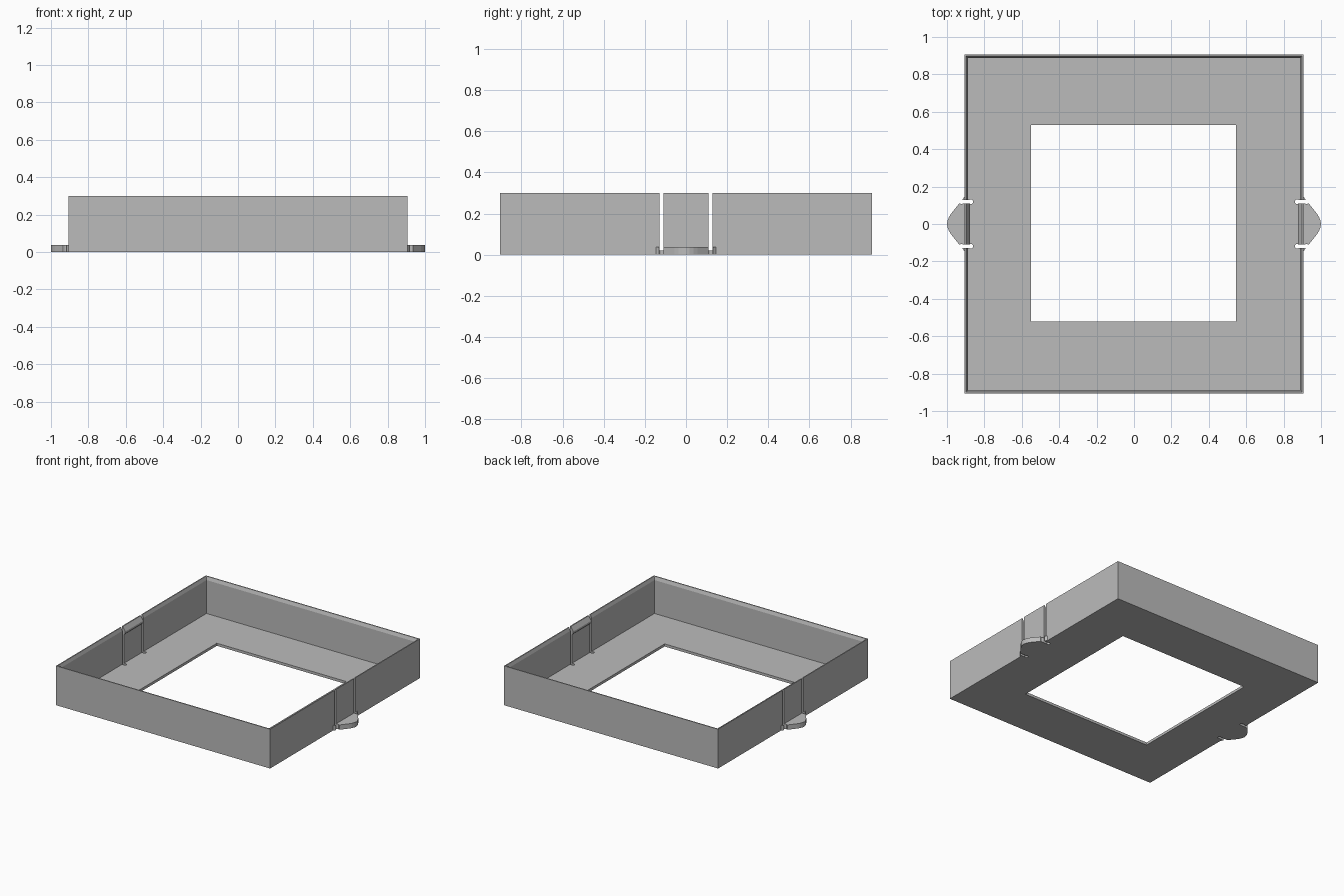
import bpy, bmesh

cube = bpy.data.objects.get("Cube")
if cube:
    bpy.data.objects.remove(cube, do_unlink=True)

grey = bpy.data.materials.new("plain grey")
grey.use_nodes = True
COLOUR = (0.5, 0.5, 0.5, 1)
grey.diffuse_color = COLOUR
grey.node_tree.nodes["Principled BSDF"].inputs["Base Color"].default_value = COLOUR

OUT, IN, HEIGHT, FLOOR = 0.905, 0.888, 0.30, 0.02


def finish(name, bm):
    bmesh.ops.recalc_face_normals(bm, faces=bm.faces)
    mesh = bpy.data.meshes.new(name)
    bm.to_mesh(mesh)
    bm.free()
    mesh.materials.append(grey)
    obj = bpy.data.objects.new(name, mesh)
    bpy.context.collection.objects.link(obj)
    return obj


def prism(name, points, offset):
    """Extrude a closed outline of 3D points along an offset."""
    bm = bmesh.new()
    face = bm.faces.new([bm.verts.new(p) for p in points])
    new = bmesh.ops.extrude_face_region(bm, geom=[face])
    verts = [v for v in new["geom"] if isinstance(v, bmesh.types.BMVert)]
    bmesh.ops.translate(bm, vec=offset, verts=verts)
    return finish(name, bm)


def cut(obj, cutters):
    for cutter in cutters:
        mod = obj.modifiers.new("cut", 'BOOLEAN')
        mod.operation = 'DIFFERENCE'
        mod.solver = 'EXACT'
        mod.object = cutter
        bpy.context.view_layer.objects.active = obj
        bpy.ops.object.modifier_apply(modifier=mod.name)


def tray():
    """Sweep the wall and floor section around the rectangle."""
    def square(r, z):
        return (-r, r, -r, r, z)

    def opening(z):
        return (-0.55, 0.545, -0.52, 0.53, z)

    sections = [opening(0), square(OUT, 0), square(OUT, HEIGHT),
                square(0.897, HEIGHT), square(IN, 0.275),
                square(IN, FLOOR), opening(FLOOR)]
    bm = bmesh.new()
    rings = [[bm.verts.new(p) for p in
              ((a, c, z), (b, c, z), (b, d, z), (a, d, z))]
             for a, b, c, d, z in sections]
    for i, low in enumerate(rings):
        high = rings[(i + 1) % len(rings)]
        for k in range(4):
            n = (k + 1) % 4
            bm.faces.new((low[k], low[n], high[n], high[k]))
    return finish("tray", bm)


def slot_cutters(sx, sy):
    """Thin wall slot with a round relief at each end of its foot."""
    x0, x1, y0, y1 = 0.87, 0.96, 0.109, 0.128
    box = prism("slot_cutter", [(sx * x, sy * y, -0.1) for x, y in
                ((x0, y0), (x1, y0), (x1, y1), (x0, y1))], (0, 0, 0.5))
    cutters = [box]
    for x in (0.873, 0.922):
        bm = bmesh.new()
        bmesh.ops.create_cone(bm, cap_ends=True, segments=16, radius1=0.0125,
                              radius2=0.0125, depth=0.2)
        bmesh.ops.translate(bm, vec=(sx * x, sy * 0.119, -0.05),
                            verts=bm.verts)
        cutters.append(finish("relief_cutter", bm))
    for cutter in cutters:
        cutter.hide_render = True
    return cutters


body = tray()
for side, sx in (("left", 1), ("right", -1)):
    cutters = slot_cutters(sx, 1) + slot_cutters(sx, -1)
    cut(body, cutters)

    # Finger tab with a rounded nose
    half = [(OUT, 0.147), (0.978, 0.055), (0.99, 0.036), (0.997, 0.018)]
    outline = half + [(1, 0)] + [(x, -y) for x, y in reversed(half)]
    tab = prism(side + "_finger_tab", [(sx * x, y, 0) for x, y in outline],
                (0, 0, 0.037))
    cut(tab, cutters)

    # Snap ridge on the inside of the flexible wall section
    ridge = [(0.898, HEIGHT), (0.877, 0.265), (0.877, 0.25), (0.892, 0.235)]
    prism(side + "_snap_ridge", [(sx * x, -0.109, z) for x, z in ridge],
          (0, 0.218, 0))

    for cutter in cutters:
        bpy.data.objects.remove(cutter, do_unlink=True)
